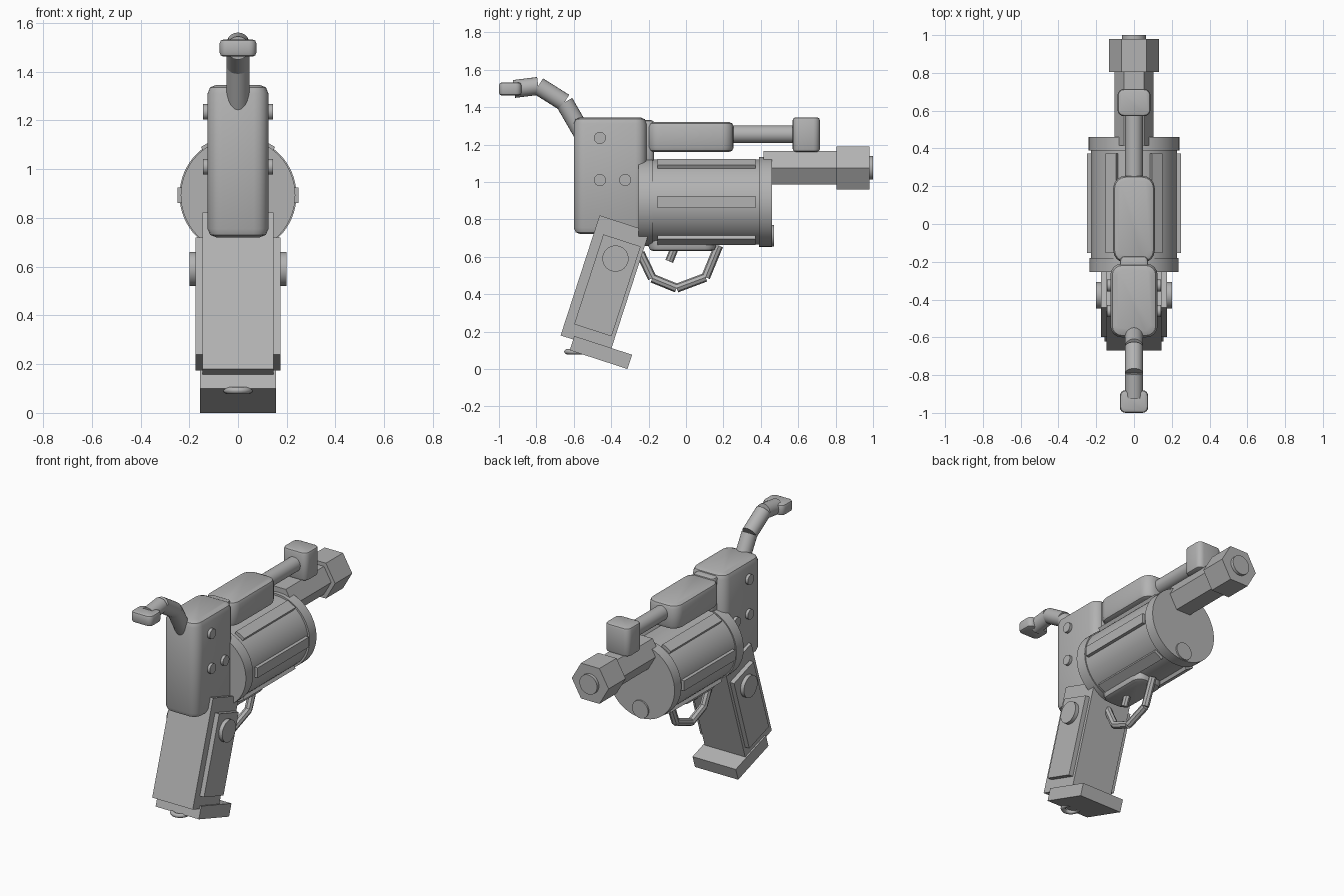
import bpy, bmesh, math
from mathutils import Matrix, Vector

cube = bpy.data.objects.get("Cube")
if cube:
    bpy.data.objects.remove(cube, do_unlink=True)

metal = bpy.data.materials.new("grey metal")
GREY = (0.45, 0.45, 0.45, 1)
metal.use_nodes = True
metal.diffuse_color = GREY
metal.node_tree.nodes["Principled BSDF"].inputs["Base Color"].default_value = GREY


def finish(name, bm, smooth=False):
    bmesh.ops.recalc_face_normals(bm, faces=bm.faces)
    mesh = bpy.data.meshes.new(name)
    bm.to_mesh(mesh)
    bm.free()
    mesh.materials.append(metal)
    ob = bpy.data.objects.new(name, mesh)
    bpy.context.collection.objects.link(ob)
    if smooth:
        bpy.ops.object.select_all(action='DESELECT')
        ob.select_set(True)
        bpy.context.view_layer.objects.active = ob
        bpy.ops.object.shade_smooth_by_angle(angle=math.radians(35))
    return ob


def box(name, centre, size, tilt=0.0, corner=0.0, edge=0.0):
    """Box tilted about x; corner rounds upright edges, edge rounds the rims."""
    bm = bmesh.new()
    bmesh.ops.create_cube(bm, size=1, matrix=Matrix.Diagonal((*size, 1)))
    if corner:
        upright = [e for e in bm.edges
                   if abs(e.verts[0].co.z - e.verts[1].co.z) > size[2] / 2]
        bmesh.ops.bevel(bm, geom=upright, offset=corner, segments=4,
                        profile=0.5, affect='EDGES')
        rims = [e for e in bm.edges
                if abs(e.verts[0].co.z - e.verts[1].co.z) < 1e-5]
        bmesh.ops.bevel(bm, geom=rims, offset=edge, segments=2,
                        profile=0.5, affect='EDGES')
    bm.transform(Matrix.Translation(centre) @ Matrix.Rotation(tilt, 4, 'X'))
    return finish(name, bm, corner > 0)


def rod(name, a, b, radius, sides=32, turn=0.0):
    """Capped prism or cylinder running from a to b."""
    a, b = Vector(a), Vector(b)
    bm = bmesh.new()
    aim = (b - a).to_track_quat('Z', 'X').to_matrix().to_4x4()
    bmesh.ops.create_cone(bm, cap_ends=True, segments=sides, radius1=radius,
                          radius2=radius, depth=(b - a).length,
                          matrix=Matrix.Translation((a + b) / 2) @ aim
                          @ Matrix.Rotation(turn, 4, 'Z'))
    return finish(name, bm, sides > 8)


def along(name, y0, y1, z, radius, sides=48, turn=0.0):
    return rod(name, (0, y0, z), (0, y1, z), radius, sides, turn)


# Frame and top housing
box("frame", (0, -0.405, 1.033), (0.25, 0.39, 0.625), 0, 0.06, 0.035)
box("top_bridge", (0, -0.21, 1.22), (0.15, 0.08, 0.22), 0, 0.025, 0.015)
box("top_housing", (0, 0.025, 1.24), (0.22, 0.46, 0.16), 0, 0.065, 0.025)
along("top_rod", 0.22, 0.60, 1.255, 0.047)
box("front_sight", (0, 0.643, 1.253), (0.175, 0.145, 0.185), 0, 0.035, 0.015)

# Barrel
HEX = math.pi / 6


def hexagon(name, y0, y1, radius):
    bm = bmesh.new()
    ring = [Vector((radius * math.cos(2 * i * HEX), y0,
                    1.075 + radius * math.sin(2 * i * HEX))) for i in range(6)]
    face = bm.faces.new([bm.verts.new(p) for p in ring])
    out = bmesh.ops.extrude_face_region(bm, geom=[face])["geom"]
    bmesh.ops.translate(bm, vec=(0, y1 - y0, 0),
                        verts=[v for v in out if isinstance(v, bmesh.types.BMVert)])
    if not any(f.normal.y < 0 and f.calc_center_median().y == y0 for f in bm.faces):
        if face not in bm.faces:
            bm.faces.new([v for v in bm.verts if abs(v.co.y - y0) < 1e-6])
    return finish(name, bm)


hexagon("barrel", 0.415, 0.82, 0.104)
hexagon("muzzle", 0.805, 0.98, 0.132)
along("muzzle_plug", 0.96, 1.0, 1.075, 0.063)

# Drum with six ribs
DRUM_Z = 0.893
along("drum", -0.20, 0.42, DRUM_Z, 0.228, 64)
along("drum_rear_rim", -0.255, -0.18, DRUM_Z, 0.235, 64)
along("drum_front_rim", 0.39, 0.46, DRUM_Z, 0.24, 64)
along("drum_pin", 0.44, 0.47, 0.712, 0.057)
for i in range(6):
    rib = box(f"drum_rib_{i + 1}", (0.22, 0.11, 0), (0.055, 0.525, 0.065))
    rib.matrix_world = (Matrix.Translation((0, 0, DRUM_Z))
                        @ Matrix.Rotation(i * math.pi / 3, 4, 'Y'))

# Grip, leaning back
LEAN = math.radians(-18)
box("grip", (0, -0.433, 0.457), (0.29, 0.28, 0.675), LEAN)
box("grip_panels", (0, -0.42, 0.447), (0.35, 0.21, 0.505), LEAN)
box("grip_base", (0, -0.455, 0.088), (0.31, 0.325, 0.08), LEAN)
rod("grip_buttons", (-0.2, -0.377, 0.59), (0.2, -0.377, 0.59), 0.07)

# Frame screws, running through to both sides
for i, (y, z) in enumerate([(-0.46, 1.235), (-0.46, 1.01), (-0.325, 1.01)]):
    rod(f"frame_screw_{i + 1}", (-0.143, y, z), (0.143, y, z), 0.032, 24)

# Lanyard ring under the grip
bpy.ops.mesh.primitive_torus_add(major_radius=0.047, minor_radius=0.014,
                                 major_segments=24, minor_segments=8,
                                 location=(0, -0.59, 0.092))
ring = bpy.context.object
ring.name = "lanyard_ring"
ring.data.materials.append(metal)
bpy.ops.object.shade_smooth_by_angle(angle=math.radians(60))

# Trigger, its housing and the segmented guard
box("trigger_housing", (0, -0.02, 0.69), (0.2, 0.36, 0.12), 0, 0.06, 0.025)
rod("trigger", (0, -0.06, 0.65), (0, -0.09, 0.575), 0.022, 8)


def chain(name, points, radius, sides):
    for n, (a, b) in enumerate(zip(points, points[1:])):
        rod(f"{name}_{n + 1}", (0, *a), (0, *b), radius, sides)


chain("trigger_guard", [(-0.245, 0.62), (-0.18, 0.485), (-0.05, 0.432),
                        (0.105, 0.49), (0.175, 0.66)], 0.024, 8)

# Hammer: a bent arm ending in a thumb pad
chain("hammer_arm", [(-0.54, 1.235), (-0.65, 1.425), (-0.79, 1.513),
                     (-0.92, 1.497)], 0.048, 20)
box("hammer_pad", (0, -0.94, 1.497), (0.15, 0.12, 0.07), 0, 0.03, 0.015)
